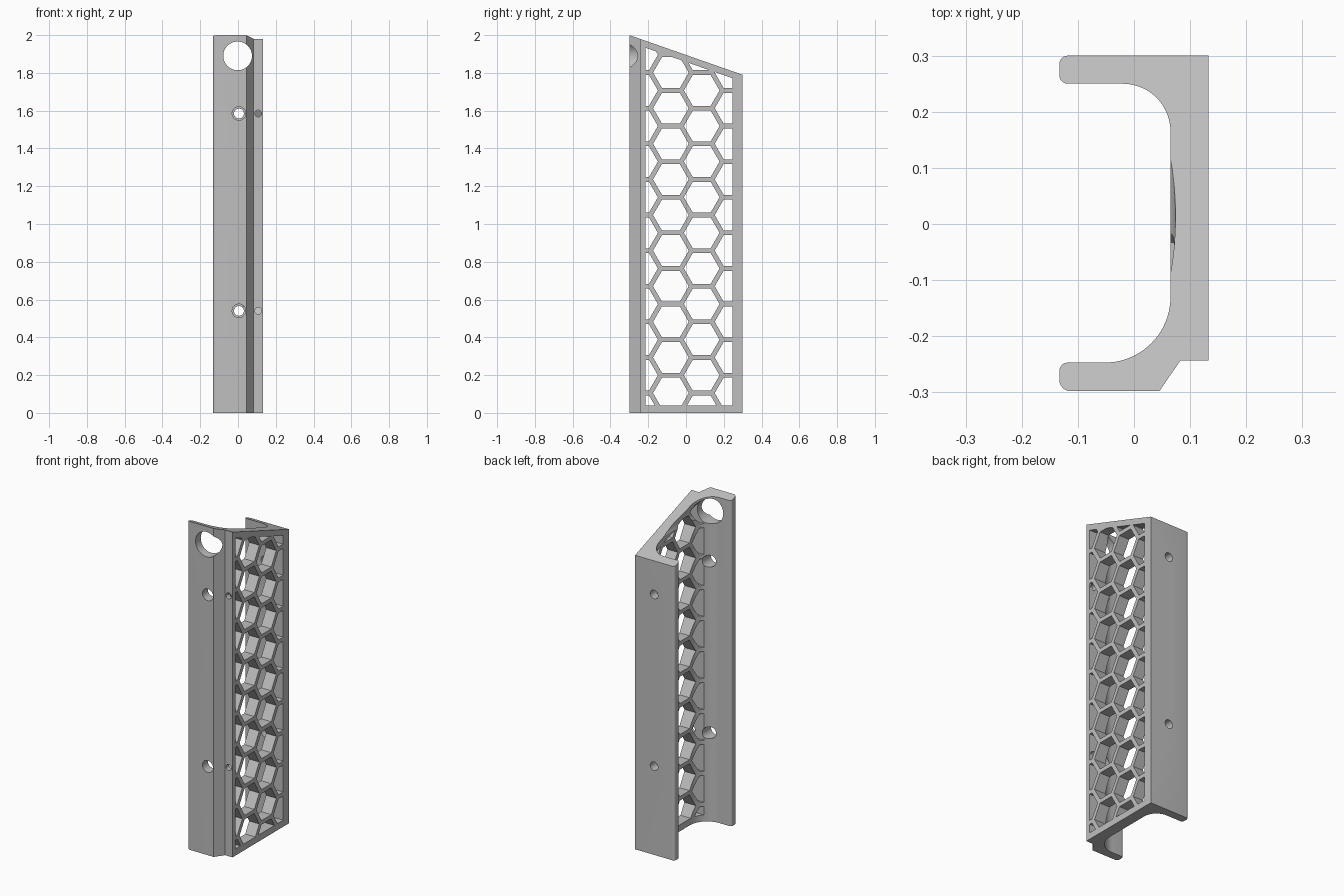
import bpy, bmesh
from math import sin, cos, pi, radians, sqrt
from mathutils import Vector, Matrix

cube = bpy.data.objects.get("Cube")
if cube:
    bpy.data.objects.remove(cube, do_unlink=True)

SLOPE = 0.35


def top_at(y):
    return 2.0 - SLOPE * (y + 0.3)


def arc(cx, cy, r, start, end, n):
    steps = [radians(start + (end - start) * i / n) for i in range(n + 1)]
    return [(cx + r * cos(a), cy + r * sin(a)) for a in steps]


def to_object(name, bm):
    bmesh.ops.recalc_face_normals(bm, faces=bm.faces)
    mesh = bpy.data.meshes.new(name)
    bm.to_mesh(mesh)
    bm.free()
    obj = bpy.data.objects.new(name, mesh)
    bpy.context.collection.objects.link(obj)
    return obj


def extrude(bm, faces, vec):
    res = bmesh.ops.extrude_face_region(bm, geom=faces)
    verts = [g for g in res["geom"] if isinstance(g, bmesh.types.BMVert)]
    bmesh.ops.translate(bm, verts=verts, vec=vec)
    return verts


grey = bpy.data.materials.new("light grey")
grey.use_nodes = True
grey.diffuse_color = (0.52, 0.52, 0.52, 1)
grey.node_tree.nodes["Principled BSDF"].inputs["Base Color"].default_value = grey.diffuse_color

# Channel bracket: C-shaped section with a sloping top
section = (
    arc(-0.113, -0.278, 0.02, 180, 270, 6)
    + [(0.045, -0.298), (0.083, -0.243), (0.133, -0.243), (0.133, 0.3)]
    + arc(-0.118, 0.285, 0.015, 90, 180, 6)
    + arc(-0.118, 0.265, 0.015, 180, 270, 6)
    + arc(-0.02, 0.165, 0.085, 90, 0, 16)
    + arc(-0.052, -0.13, 0.117, 0, -90, 20)
    + arc(-0.118, -0.262, 0.015, 90, 180, 6)
)
bm = bmesh.new()
face = bm.faces.new([bm.verts.new((x, y, 0)) for x, y in section])
for v in extrude(bm, [face], (0, 0, 1)):
    v.co.z = top_at(v.co.y)
bracket = to_object("bracket", bm)
bracket.data.materials.append(grey)

# Honeycomb cutter: hexagon cells trimmed to the window
PITCH, WALL = 0.1885, 0.025
radius = (PITCH - WALL) / sqrt(3)
bm = bmesh.new()
for col in range(-1, 3):
    cy = -0.08 + col * PITCH * sqrt(3) / 2
    for row in range(-1, 12):
        cz = 0.105 + PITCH * (row + 0.5 * (col % 2))
        bm.faces.new([bm.verts.new((-0.1, y, z))
                      for y, z in arc(cy, cz, radius, 0, 300, 5)])
window = [
    ((0, -0.215, 0), (0, -1, 0)),
    ((0, 0.245, 0), (0, 1, 0)),
    ((0, 0, 0.04), (0, 0, -1)),
    ((0, 0, top_at(0) - 0.037), (0, SLOPE, 1)),
]
for point, normal in window:
    bmesh.ops.bisect_plane(bm, geom=bm.verts[:] + bm.edges[:] + bm.faces[:],
                           plane_co=point, plane_no=normal, clear_outer=True)
extrude(bm, bm.faces[:], (0.3, 0, 0))
honeycomb = to_object("honeycomb_cutter", bm)


# Round holes running front to back
def bore(bm, x, z, r, y0, y1, sides=32):
    mat = Matrix.Translation((x, (y0 + y1) / 2, z)) @ Matrix.Rotation(pi / 2, 4, "X")
    bmesh.ops.create_cone(bm, cap_ends=True, segments=sides, radius1=r,
                          radius2=r, depth=y1 - y0, matrix=mat)


bm = bmesh.new()
bore(bm, -0.002, 1.89, 0.076, -0.4, 0.4, 48)
for z in (0.54, 1.585):
    bore(bm, 0.005, z, 0.036, -0.4, 0)
    bore(bm, 0.005, z, 0.026, 0.1, 0.4)
    bore(bm, 0.107, z, 0.018, -0.4, -0.2)
holes = to_object("hole_cutter", bm)

# Cut the openings, then drop the cutters
bpy.context.view_layer.objects.active = bracket
bracket.select_set(True)
for cutter in (honeycomb, holes):
    cutter.hide_render = True
    mod = bracket.modifiers.new(cutter.name, "BOOLEAN")
    mod.operation = "DIFFERENCE"
    mod.solver = "EXACT"
    mod.object = cutter
    bpy.ops.object.modifier_apply(modifier=mod.name)
    bpy.data.objects.remove(cutter, do_unlink=True)
bpy.ops.object.shade_smooth_by_angle(angle=radians(25))
